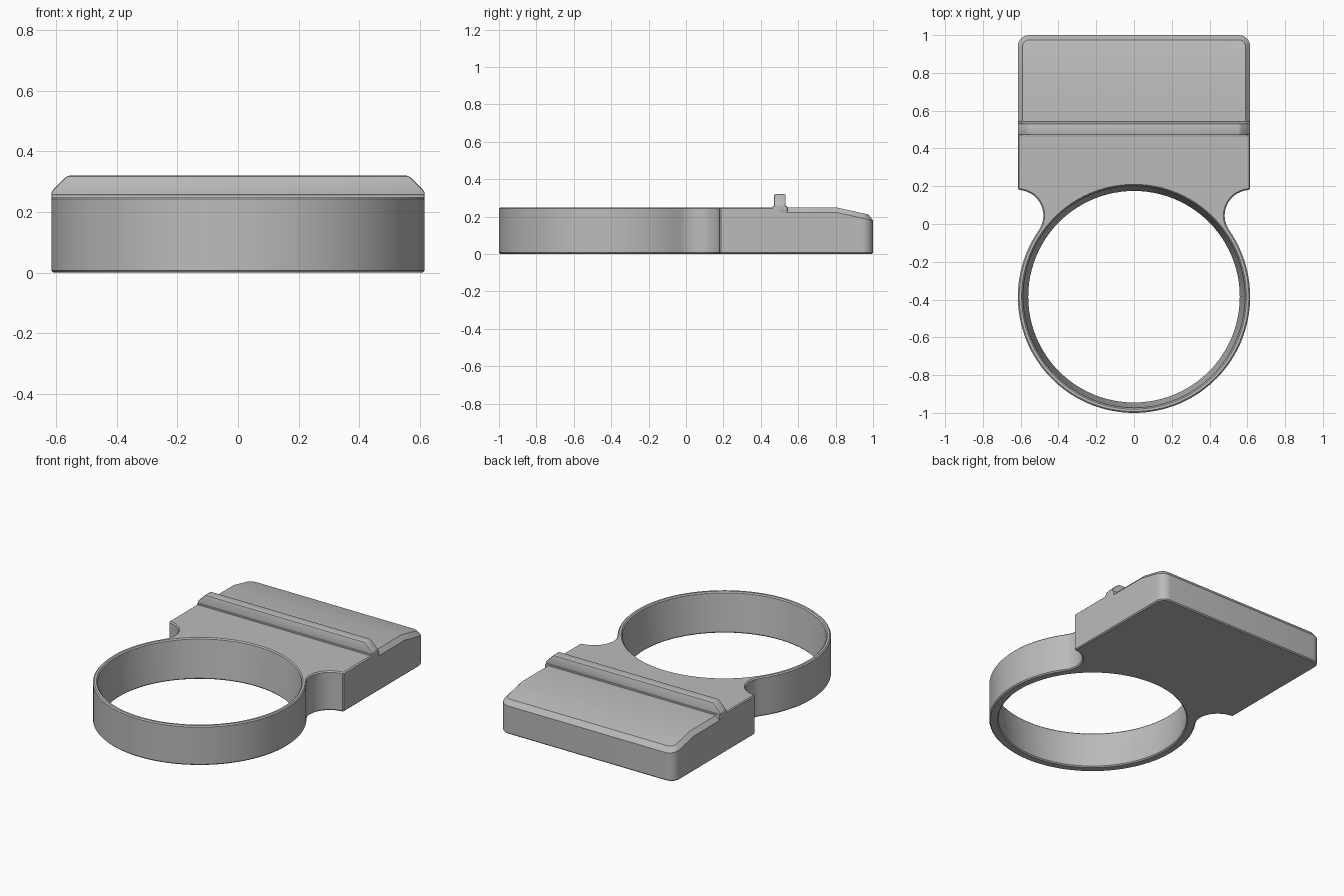
import bpy, bmesh, math
from mathutils import Vector

if "Cube" in bpy.data.objects:
    bpy.data.objects.remove(bpy.data.objects["Cube"])

grey = bpy.data.materials.new("grey_plastic")
grey.diffuse_color = (0.5, 0.5, 0.5, 1)
grey.use_nodes = True
grey.node_tree.nodes["Principled BSDF"].inputs["Base Color"].default_value = grey.diffuse_color

W, H, E = 0.615, 0.25, 0.007      # half width, height, edge break
SEAM, CY = 0.5, -0.385            # seam under the ridge, ring centre


def finish(name, bm, angle=30):
    bmesh.ops.recalc_face_normals(bm, faces=bm.faces)
    me = bpy.data.meshes.new(name)
    bm.to_mesh(me)
    bm.free()
    ob = bpy.data.objects.new(name, me)
    bpy.context.collection.objects.link(ob)
    me.materials.append(grey)
    bpy.ops.object.select_all(action='DESELECT')
    ob.select_set(True)
    bpy.context.view_layer.objects.active = ob
    bpy.ops.object.shade_smooth_by_angle(angle=math.radians(angle))
    return ob


def arc(cx, cy, r, a0, a1, n):
    return [(cx + r * math.cos(math.radians(a0 + (a1 - a0) * i / n)),
             cy + r * math.sin(math.radians(a0 + (a1 - a0) * i / n))) for i in range(n + 1)]


def inset(path, d, side):
    """Offset an open path inward; side picks left (1) or right (-1)."""
    pts = [Vector(p) for p in path]
    seg = [(b - a).normalized() for a, b in zip(pts, pts[1:])]
    nor = [Vector((-s.y, s.x)) * side for s in seg]
    out = []
    for i, p in enumerate(pts):
        a, b = nor[max(i - 1, 0)], nor[min(i, len(nor) - 1)]
        out.append(p + (a + b) * d / (1 + a.dot(b)))
    return out


def loft(bm, layers, closed):
    """Skin rows of 3D points and return the vertex rows."""
    rows = [[bm.verts.new(p) for p in row] for row in layers]
    n = len(rows[0])
    for lo, hi in zip(rows, rows[1:]):
        for i in range(n if closed else n - 1):
            j = (i + 1) % n
            bm.faces.new((lo[i], lo[j], hi[j], hi[i]))
    return rows


def loop_edges(bm, row):
    return [bm.edges.get((a, b)) or bm.edges.new((a, b)) for a, b in zip(row, row[1:] + row[:1])]


# Ring and neck: block side, concave fillet, then round the ring
t = math.degrees(math.atan2(0.045 - CY, W))
half = ([(W, SEAM), (W, 0.188), (W - 0.007, 0.18)]
        + arc(W, 0.045, 0.135, 97, 180 + t, 16)
        + arc(0, CY, W, t, -90, 44)[1:])
path = half + [(-x, y) for x, y in reversed(half[:-1])]
bm = bmesh.new()
outer = loft(bm, [[(p.x, p.y, z) for p in inset(path, d, -1)]
                  for d, z in ((E, 0), (0, E), (0, H - E), (E, H))], False)
# Tapered bore, wider at the top
bore = loft(bm, [[(x, y, z) for x, y in arc(0, CY, r, 0, 360, 96)[:-1]]
                 for r, z in ((0.567, 0), (0.56, E), (0.588, H - E), (0.595, H))], True)
for k in (0, -1):
    bmesh.ops.triangle_fill(bm, use_beauty=True, normal=(0, 0, 1),
                            edges=loop_edges(bm, outer[k]) + loop_edges(bm, bore[k]))
finish("ring_and_neck", bm)

# Rear pad: rounded back corners, sloping top with chamfered rim
half = [(W, SEAM), (W, 0.8)] + arc(W - 0.06, 0.94, 0.06, 0, 90, 8)
path = half + [(-x, y) for x, y in reversed(half)]


def top(y):
    return H - 0.22 * max(0, y - 0.8)


bm = bmesh.new()
rows = loft(bm, [[(p.x, p.y, f(p.y)) for p in inset(path, d, 1)] for d, f in
                 ((E, lambda y: 0), (0, lambda y: E),
                  (0, lambda y: top(y) - 0.027), (0.025, top))], False)
bm.faces.new(rows[0])
rim = rows[-1]
bm.faces.new(rim[1:-1])
bm.faces.new((rim[0], rim[1], rim[-2], rim[-1]))
finish("rear_pad", bm, 20)


def slab(name, profile, y0, y1, bevel):
    """Extrude a front profile from y0 to y1 and round its edges."""
    bm = bmesh.new()
    a, b = loft(bm, [[(x, y, z) for x, z in profile] for y in (y0, y1)], True)
    bm.faces.new(a)
    bm.faces.new(b)
    bmesh.ops.bevel(bm, geom=bm.edges[:], offset=bevel, segments=2, profile=0.5, affect='EDGES')
    finish(name, bm)


# Cross ridge with clipped ends, on a slightly wider foot
slab("cross_ridge", [(-W, 0.22), (W, 0.22), (W, 0.267), (0.562, 0.32), (-0.562, 0.32), (-W, 0.267)],
     0.47, 0.533, 0.008)
slab("ridge_foot", [(-W, 0.218), (W, 0.218), (W, 0.257), (-W, 0.257)], 0.462, 0.542, 0.006)
